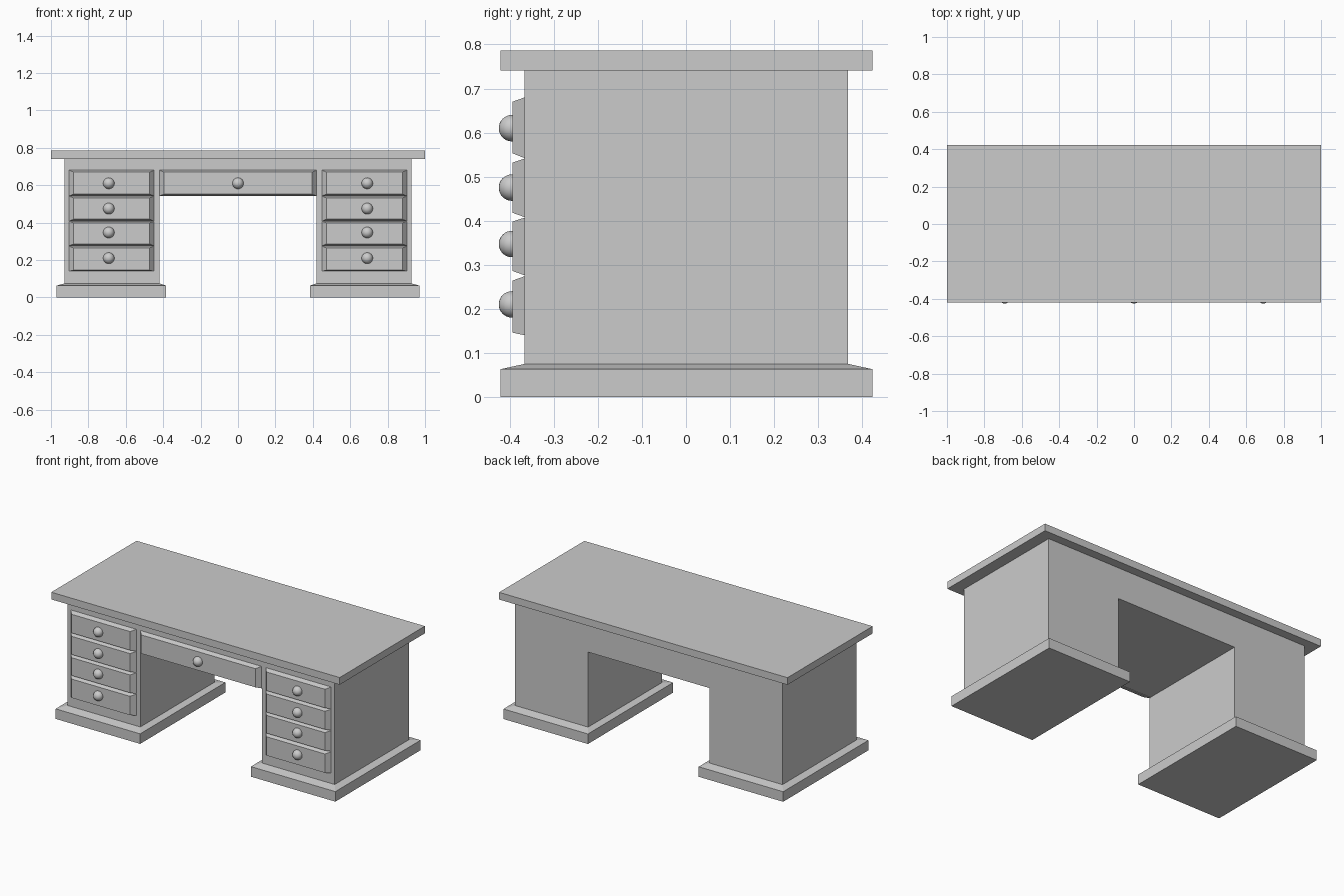
import bpy, bmesh

if "Cube" in bpy.data.objects:
    bpy.data.objects.remove(bpy.data.objects["Cube"])


def make(name, verts, faces):
    mesh = bpy.data.meshes.new(name)
    mesh.from_pydata(verts, [], faces)
    bm = bmesh.new()
    bm.from_mesh(mesh)
    bmesh.ops.recalc_face_normals(bm, faces=bm.faces)
    bm.to_mesh(mesh)
    bm.free()
    obj = bpy.data.objects.new(name, mesh)
    bpy.context.collection.objects.link(obj)
    return obj


def loft(name, rings):
    """Closed solid through rings of equal point count."""
    n = len(rings[0])
    verts = [p for r in rings for p in r]
    faces = [tuple(range(n)), tuple(range(len(verts) - n, len(verts)))]
    for k in range(len(rings) - 1):
        for i in range(n):
            j = (i + 1) % n
            faces.append((k * n + i, k * n + j, (k + 1) * n + j, (k + 1) * n + i))
    return make(name, verts, faces)


def rect_z(x0, x1, y0, y1, z):
    return [(x0, y0, z), (x1, y0, z), (x1, y1, z), (x0, y1, z)]


def rect_y(x0, x1, z0, z1, y):
    return [(x0, y, z0), (x1, y, z0), (x1, y, z1), (x0, y, z1)]


def drawer(name, x0, x1, base, front, knob_x, knob_z):
    # bevelled front panel, sunk slightly into the body
    loft(name, [rect_y(x0, x1, *base, -0.36),
                rect_y(x0, x1, *base, -0.366),
                rect_y(x0 + 0.024, x1 - 0.024, *front, -0.394)])
    # round knob
    bpy.ops.mesh.primitive_uv_sphere_add(segments=24, ring_count=16, radius=0.03,
                                         location=(knob_x, -0.395, knob_z))
    bpy.context.object.name = name + "_knob"
    bpy.ops.object.shade_smooth()


# desk top
loft("desk_top", [rect_z(-1, 1, -0.421, 0.423, z) for z in (0.741, 0.786)])

# body with knee hole: one arch-shaped profile run front to back
half = [(0.421, 0.545), (0.421, 0.07), (0.927, 0.07), (0.927, 0.741)]
profile = half + [(-x, z) for x, z in reversed(half)]
loft("desk_body", [[(x, y, z) for x, z in profile] for y in (-0.366, 0.368)])

# plinths with sloped upper edge
for side, s in (("left", -1), ("right", 1)):
    a, b = sorted((s * 0.384, s * 0.97))
    c, d = sorted((s * 0.421, s * 0.927))
    loft(side + "_plinth", [rect_z(a, b, -0.421, 0.423, 0),
                            rect_z(a, b, -0.421, 0.423, 0.063),
                            rect_z(c, d, -0.366, 0.368, 0.075)])

# drawers: base z range, front z range, knob height
rows = [((0.542, 0.680), (0.553, 0.670), 0.610),
        ((0.408, 0.541), (0.418, 0.532), 0.475),
        ((0.276, 0.407), (0.286, 0.398), 0.347),
        ((0.140, 0.274), (0.146, 0.264), 0.210)]
for side, s in (("left", -1), ("right", 1)):
    for i, (base, front, kz) in enumerate(rows):
        x0, x1 = sorted((s * 0.449, s * 0.903))
        drawer(f"{side}_drawer_{i + 1}", x0, x1, base, front, s * 0.691, kz)
drawer("centre_drawer", -0.42, 0.42, rows[0][0], rows[0][1], 0, rows[0][2])
